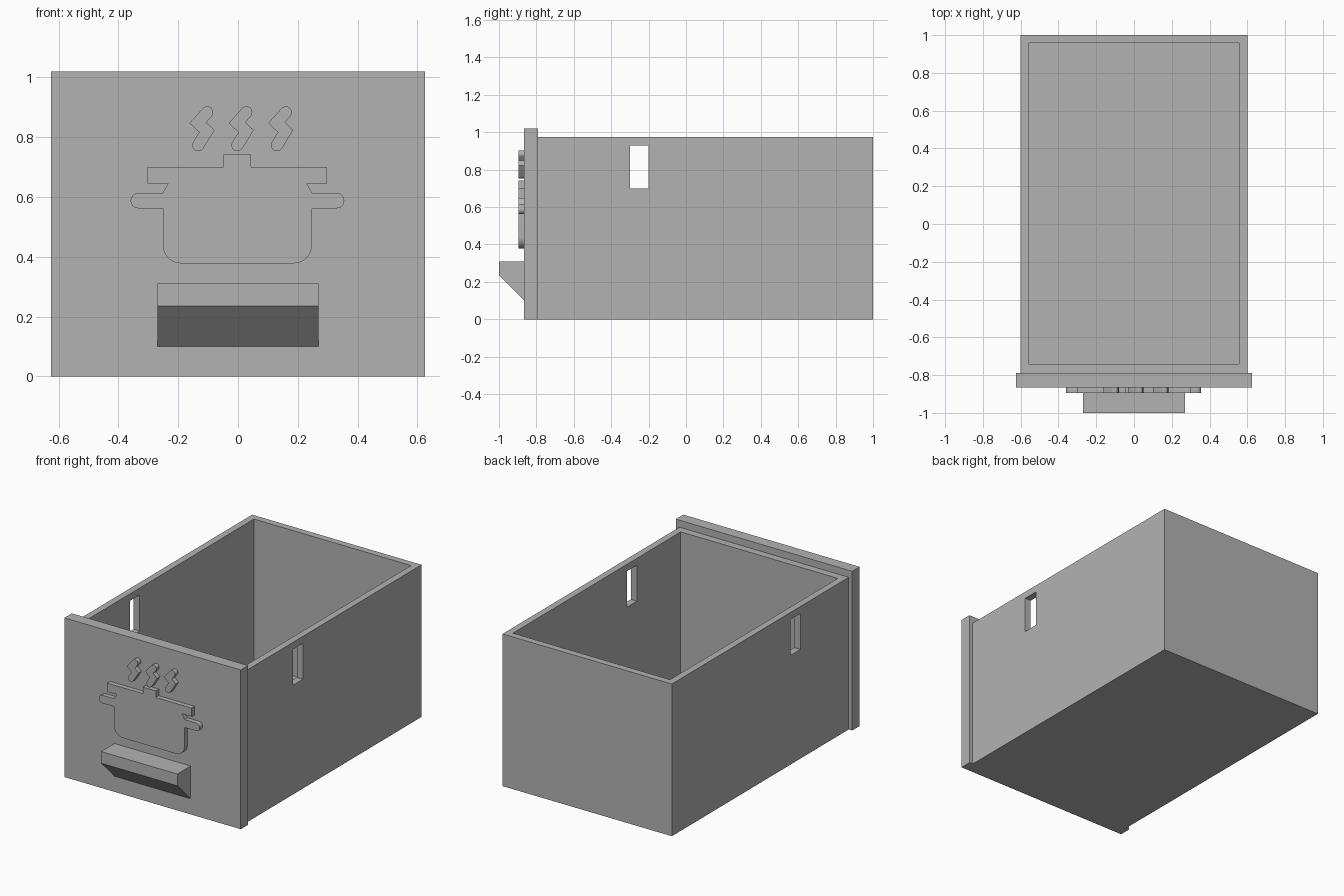
import bpy
import bmesh
import math
from mathutils import Vector

cube = bpy.data.objects.get("Cube")
if cube:
    bpy.data.objects.remove(cube, do_unlink=True)

grey = bpy.data.materials.new("plain grey")
grey.use_nodes = True
colour = (0.45, 0.45, 0.45, 1)
grey.diffuse_color = colour
grey.node_tree.nodes["Principled BSDF"].inputs["Base Color"].default_value = colour


def finish(name, bm):
    bmesh.ops.recalc_face_normals(bm, faces=bm.faces)
    mesh = bpy.data.meshes.new(name)
    bm.to_mesh(mesh)
    bm.free()
    mesh.materials.append(grey)
    obj = bpy.data.objects.new(name, mesh)
    bpy.context.collection.objects.link(obj)
    return obj


def box(name, low, high):
    bm = bmesh.new()
    bmesh.ops.create_cube(bm, size=1)
    for v in bm.verts:
        v.co = [l + (c + 0.5) * (h - l) for l, h, c in zip(low, high, v.co)]
    return finish(name, bm)


def prism(name, points, offset):
    """Extrude a closed outline of 3D points by an offset."""
    bm = bmesh.new()
    face = bm.faces.new([bm.verts.new(p) for p in points])
    new = bmesh.ops.extrude_face_region(bm, geom=[face], use_keep_orig=True)["geom"]
    moved = [g for g in new if isinstance(g, bmesh.types.BMVert)]
    bmesh.ops.translate(bm, verts=moved, vec=offset)
    return finish(name, bm)


def arc(cx, cz, r, start, end, steps=8):
    angles = [math.radians(start + (end - start) * i / steps) for i in range(steps + 1)]
    return [(cx + r * math.cos(a), cz + r * math.sin(a)) for a in angles]


def relief(name, outline):
    """Raise an x-z outline from the front panel."""
    obj = prism(name, [(x, -0.895, z) for x, z in outline], (0, 0.035, 0))
    bpy.ops.object.select_all(action="DESELECT")
    obj.select_set(True)
    bpy.context.view_layer.objects.active = obj
    bpy.ops.object.shade_smooth_by_angle(angle=math.radians(30))
    return obj


def cut(target, cutter):
    cutter.hide_render = True
    mod = target.modifiers.new("cut", "BOOLEAN")
    mod.operation = "DIFFERENCE"
    mod.solver = "EXACT"
    mod.object = cutter
    bpy.context.view_layer.objects.active = target
    bpy.ops.object.modifier_apply(modifier=mod.name)
    bpy.data.objects.remove(cutter, do_unlink=True)


# Open drawer body with a slot through both side walls
body = box("drawer_body", (-0.6, -0.79, 0), (0.6, 1, 0.975))
cut(body, box("cavity_cutter", (-0.557, -0.742, 0.045), (0.557, 0.957, 1.2)))
cut(body, box("slot_cutter", (-0.8, -0.3, 0.7), (0.8, -0.2, 0.93)))

# Front panel
box("front_panel", (-0.625, -0.865, 0), (0.625, -0.79, 1.02))

# Wedge-shaped pull
pull = [(-0.86, 0.31), (-1, 0.31), (-1, 0.235), (-0.865, 0.1), (-0.86, 0.1)]
prism("pull_handle", [(-0.27, y, z) for y, z in pull], (0.54, 0, 0))

# Cooking pot relief: right half of the outline, mirrored
half = [(0.046, 0.742), (0.046, 0.7), (0.3, 0.7), (0.3, 0.645), (0.232, 0.645), (0.25, 0.613)]
half += arc(0.332, 0.5875, 0.0255, 90, -90)
half += [(0.249, 0.562)] + arc(0.189, 0.438, 0.06, 0, -90)
pot = half + [(-x, z) for x, z in reversed(half)]
relief("pot_emblem", [(x - 0.002, z) for x, z in pot])


# Steam wisps: a round-ended zigzag stroke
def stroke(path, r):
    path = [Vector(p) for p in path]
    dirs = [(b - a).normalized() for a, b in zip(path, path[1:])]
    left, right = [], []
    for p, d, e in zip(path[1:-1], dirs, dirs[1:]):
        n = Vector((-d.y - e.y, d.x + e.x)).normalized()
        mitre = n * (r / n.dot(Vector((-d.y, d.x))))
        left.append(p + mitre)
        right.append(p - mitre)
    first = math.degrees(math.atan2(dirs[0].y, dirs[0].x))
    last = math.degrees(math.atan2(dirs[-1].y, dirs[-1].x))
    return (arc(*path[0], r, first + 270, first + 90) + left
            + arc(*path[-1], r, last + 90, last - 90) + right[::-1])


wisp = [(0.015, 0.883), (-0.016, 0.848), (0.014, 0.82), (-0.015, 0.773)]
for side, x in (("right", -0.118), ("middle", 0.013), ("left", 0.145)):
    relief("steam_" + side, stroke([(x + dx, z) for dx, z in wisp], 0.02))
